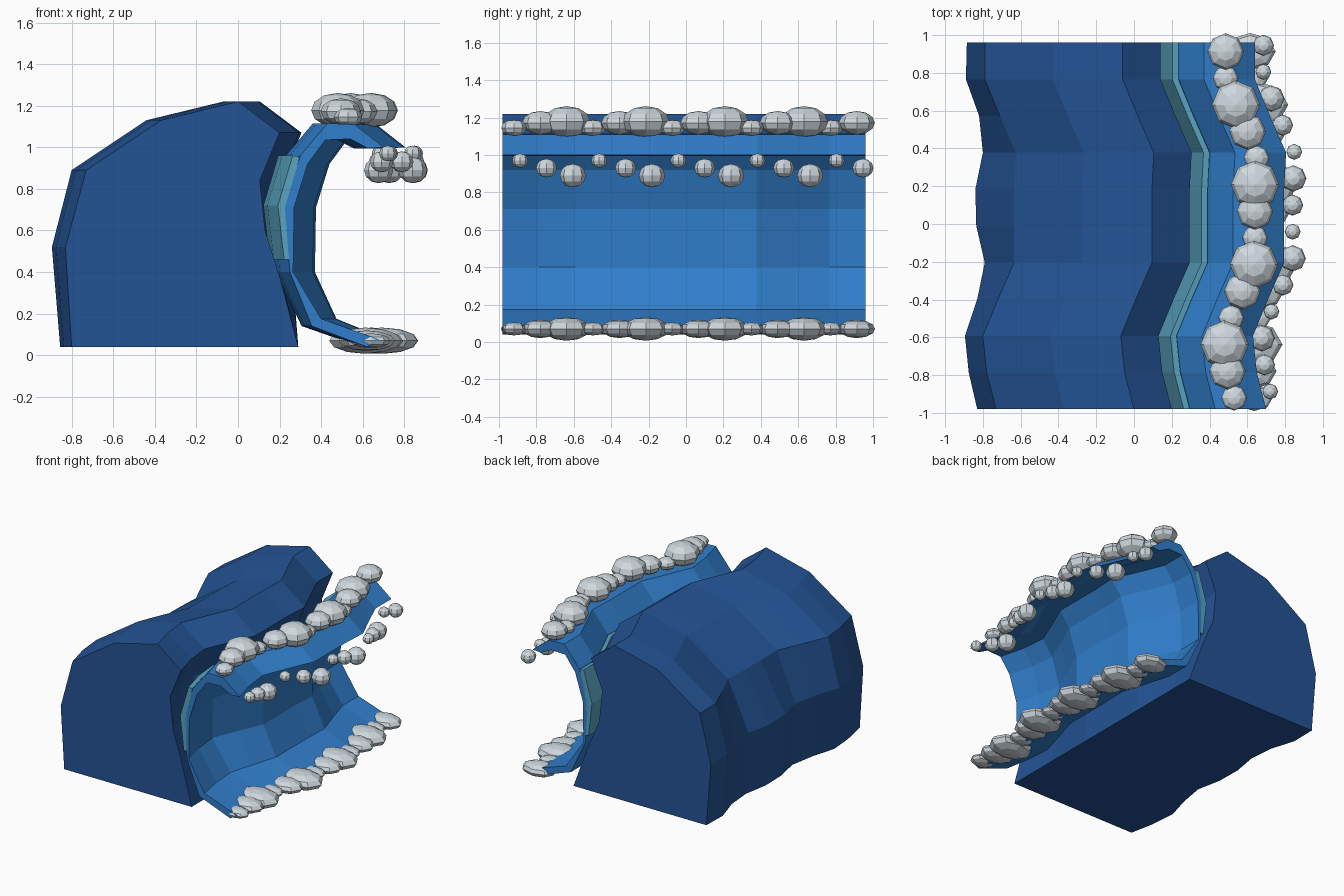
import bpy, bmesh
from mathutils import Matrix, Vector

if "Cube" in bpy.data.objects:
    bpy.data.objects.remove(bpy.data.objects["Cube"])


def material(name, rgb):
    m = bpy.data.materials.new(name)
    m.diffuse_color = (*rgb, 1)
    m.use_nodes = True
    m.node_tree.nodes["Principled BSDF"].inputs["Base Color"].default_value = m.diffuse_color
    return m


DEEP = material("deep_blue", (0.017, 0.088, 0.30))
BRIGHT = material("bright_blue", (0.03, 0.21, 0.60))
TEAL = material("pale_teal", (0.10, 0.37, 0.53))
FOAM = material("foam_white", (0.62, 0.69, 0.73))

# Sideways drift of the wave at each station along y
YS = [-0.98 + 0.194 * i for i in range(11)]
DRIFT = [0, -0.05, -0.07, 0.01, 0.095, 0.095, 0.095, 0.105, 0.02, -0.06, -0.06]
BACK = [0, -0.045, -0.065, 0, 0.04, -0.005, -0.01, 0.03, 0.01, -0.06, -0.055]


def drift(y):
    t = min(max((y - YS[0]) / 0.194, 0), 9.999)
    i = int(t)
    return DRIFT[i] + (DRIFT[i + 1] - DRIFT[i]) * (t - i)


def finish(name, bm, mat):
    bmesh.ops.recalc_face_normals(bm, faces=bm.faces)
    me = bpy.data.meshes.new(name)
    bm.to_mesh(me)
    bm.free()
    me.materials.append(mat)
    ob = bpy.data.objects.new(name, me)
    bpy.context.collection.objects.link(ob)
    return ob


def sweep(name, profile, mat):
    """Closed profile of (x, z, drift factor, back factor) swept along y."""
    bm = bmesh.new()
    rows = [[bm.verts.new((x + a * DRIFT[i] + b * BACK[i], y, z))
             for x, z, a, b in profile] for i, y in enumerate(YS)]
    n = len(profile)
    for r, s in zip(rows, rows[1:]):
        for k in range(n):
            bm.faces.new((r[k], r[(k + 1) % n], s[(k + 1) % n], s[k]))
    bm.faces.new(rows[0])
    bm.faces.new(rows[-1])
    return finish(name, bm, mat)


# Main swell of water
sweep("wave_body", [
    (0.29, 0.04, 0, 0), (0.20, 0.38, 0.6, 0), (0.13, 0.6, 1, 0),
    (0.105, 0.84, 1, 0), (0.20, 1.07, 1, 0), (0.0, 1.22, 1, 0),
    (-0.37, 1.13, 1, 0), (-0.73, 0.89, 1, 0), (-0.83, 0.52, 0, 1),
    (-0.80, 0.04, 0, 0.85)], DEEP)

# Curling crest shell: outer side from foot to lip, then inner side back down
sweep("wave_curl", [
    (0.62, 0.04, 0.4, 0), (0.355, 0.14, 0.7, 0), (0.25, 0.40, 1, 0),
    (0.225, 0.71, 1, 0), (0.30, 0.96, 1, 0), (0.43, 1.115, 1, 0),
    (0.56, 1.11, 1, 0), (0.70, 1.0, 1, 0),
    (0.625, 0.995, 1, 0), (0.54, 1.04, 1, 0), (0.42, 1.035, 1, 0),
    (0.335, 0.92, 1, 0), (0.27, 0.71, 1, 0), (0.265, 0.40, 1, 0),
    (0.40, 0.175, 0.7, 0), (0.68, 0.075, 0.4, 0)], BRIGHT)

# Pale band behind the curl
sweep("curl_back_band", [
    (0.245, 0.46, 1, 0), (0.222, 0.46, 1, 0), (0.192, 0.72, 1, 0),
    (0.263, 0.96, 1, 0), (0.295, 0.955, 1, 0), (0.245, 0.72, 1, 0)], TEAL)


def foam_row(name, y0, x0, follow, sizes, heights, scale):
    """Row of faceted blobs cycling through three sizes."""
    bm = bmesh.new()
    for i in range(14):
        y = y0 + 0.141 * i
        r = sizes[i % 3]
        pos = Vector((x0 + follow * drift(y), y, heights[i % 3]))
        mat = Matrix.Translation(pos) @ Matrix.Diagonal((*scale, 1))
        bmesh.ops.create_uvsphere(bm, u_segments=8, v_segments=6,
                                  radius=r, matrix=mat)
    return finish(name, bm, FOAM)


# Foam on the crest, under the lip and along the foot
foam_row("crest_foam", -0.92, 0.545, 1, (0.068, 0.097, 0.128),
         (1.145, 1.172, 1.178), (1, 1, 0.65))
foam_row("lip_spray", -0.887, 0.745, 1, (0.042, 0.056, 0.07),
         (0.97, 0.93, 0.89), (1, 1, 0.9))
foam_row("foot_foam", -0.92, 0.645, 0.5, (0.07, 0.098, 0.126),
         (0.07, 0.07, 0.07), (1.38, 1, 0.5))
